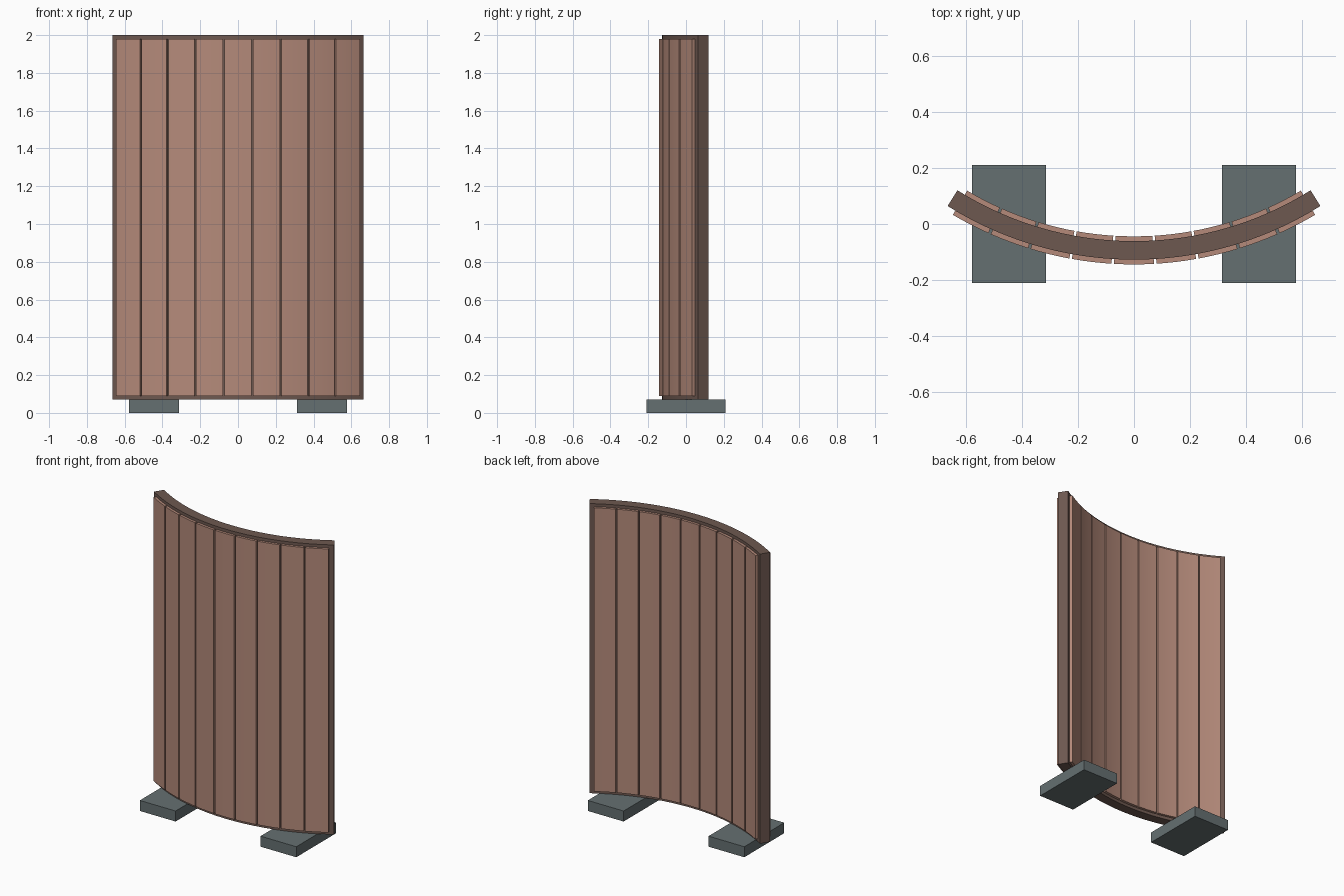
import bpy
import bmesh
from math import sin, cos, radians

cube = bpy.data.objects.get("Cube")
if cube:
    bpy.data.objects.remove(cube, do_unlink=True)


def material(name, rgb):
    m = bpy.data.materials.new(name)
    m.use_nodes = True
    m.diffuse_color = (*rgb, 1)
    m.node_tree.nodes["Principled BSDF"].inputs["Base Color"].default_value = (*rgb, 1)
    return m


WOOD = material("pinkish wood", (0.46, 0.255, 0.195))
FRAME = material("dark brown", (0.155, 0.098, 0.08))
STEEL = material("slate grey", (0.13, 0.16, 0.165))

CENTRE_Y = 1.123          # axis of the curved panel
R_OUT, R_IN = 1.25, 1.184  # frame faces
BOARD = 0.017             # board thickness
SPAN = 32.1               # half angle of the frame
PITCH, GAP, COUNT = 6.85, 0.4, 9


def prism(name, outline, z0, z1, mat, smooth=False):
    """Extrude a closed outline upwards."""
    bm = bmesh.new()
    face = bm.faces.new([bm.verts.new((x, y, z0)) for x, y in outline])
    grown = bmesh.ops.extrude_face_region(bm, geom=[face])["geom"]
    top = [g for g in grown if isinstance(g, bmesh.types.BMVert)]
    bmesh.ops.translate(bm, verts=top, vec=(0, 0, z1 - z0))
    bmesh.ops.recalc_face_normals(bm, faces=bm.faces)
    mesh = bpy.data.meshes.new(name)
    bm.to_mesh(mesh)
    bm.free()
    mesh.materials.append(mat)
    obj = bpy.data.objects.new(name, mesh)
    bpy.context.collection.objects.link(obj)
    if smooth:
        bpy.ops.object.select_all(action='DESELECT')
        obj.select_set(True)
        bpy.context.view_layer.objects.active = obj
        bpy.ops.object.shade_smooth_by_angle(angle=radians(30))
    return obj


def arc_band(r0, r1, a0, a1, steps):
    """Outline of a ring sector; angles in degrees from the front."""
    angles = [radians(a0 + (a1 - a0) * i / steps) for i in range(steps + 1)]
    outer = [(r1 * sin(a), CENTRE_Y - r1 * cos(a)) for a in angles]
    inner = [(r0 * sin(a), CENTRE_Y - r0 * cos(a)) for a in reversed(angles)]
    return outer + inner


# Curved core whose rim shows around the boards
prism("curved_frame", arc_band(R_IN, R_OUT, -SPAN, SPAN, 36), 0.07, 2.0, FRAME, True)

# Vertical boards on both faces
for i in range(COUNT):
    mid = (i - (COUNT - 1) / 2) * PITCH
    a0, a1 = mid - (PITCH - GAP) / 2, mid + (PITCH - GAP) / 2
    for side, r0, r1 in (("front", R_OUT - 0.003, R_OUT + BOARD),
                         ("back", R_IN - BOARD, R_IN + 0.003)):
        prism(f"{side}_board_{i + 1}", arc_band(r0, r1, a0, a1, 4), 0.09, 1.98, WOOD, True)

# Flat feet
for side, s in (("left", 1), ("right", -1)):
    x0, x1 = s * 0.313, s * 0.577
    prism(f"{side}_foot", [(x0, -0.21), (x1, -0.21), (x1, 0.21), (x0, 0.21)], 0, 0.07, STEEL)
